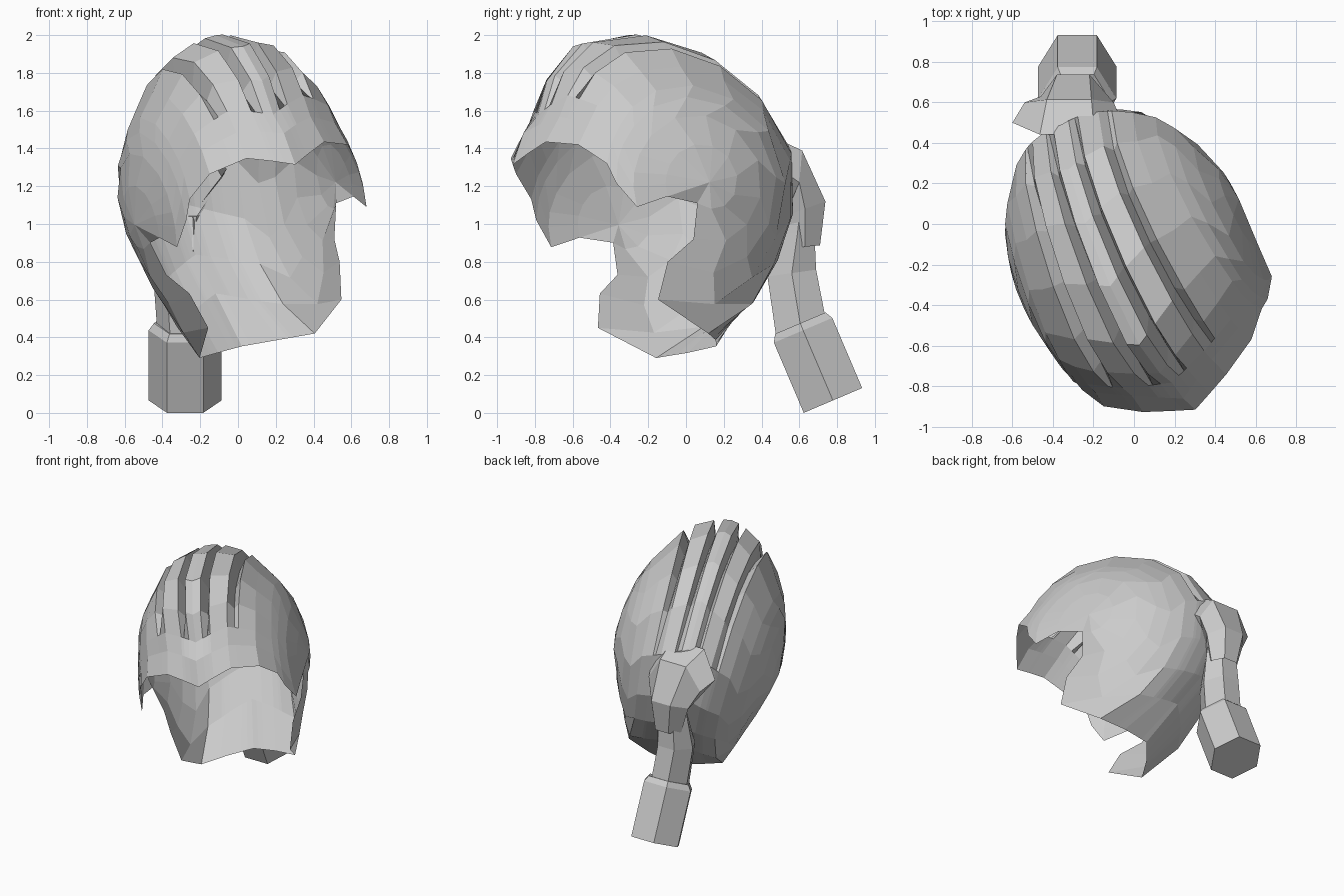
import bpy, bmesh, math
from mathutils import Vector

if "Cube" in bpy.data.objects:
    bpy.data.objects.remove(bpy.data.objects["Cube"])

# Tilted symmetry frame of the hair: sideways, backwards, up
R = Vector((0.895, 0.405, 0.19)).normalized()
B = Vector((-0.412, 0.911, 0.0)).normalized()
W = R.cross(B)
CB, CW = -0.10, 1.10          # centre of the head in the symmetry plane
HALF, POW = 0.595, 1.95       # half width and roundness


def to_world(p):
    return R * (p[0] + 0.15) + B * p[1] + W * p[2]


def interp(table, x):
    for (x0, y0), (x1, y1) in zip(table, table[1:]):
        if x <= x1:
            f = max(0.0, (x - x0) / (x1 - x0))
            return y0 + (y1 - y0) * f
    return table[-1][1]


def finish(name, bm):
    bmesh.ops.recalc_face_normals(bm, faces=bm.faces)
    me = bpy.data.meshes.new(name)
    bm.to_mesh(me)
    bm.free()
    ob = bpy.data.objects.new(name, me)
    bpy.context.collection.objects.link(ob)
    return ob


# Half hairline: front edge points and the nape edge points they run back to
FRONT = [(0, -.96, 1.31), (.22, -.87, 1.39), (.408, -.758, 1.338), (.495, -.642, 1.22),
         (.522, -.609, 1.11), (.561, -.517, .973), (.574, -.342, 1.027)]
BACK = [(0, .137, .33), (.17, .06, .33), (.341, -.06, .333), (.394, -.36, .506),
        (.444, -.31, .70), (.497, -.174, .812), (.55, -.16, .995)]
# Centre profile: angle (0 back, 90 up, 180 front) and radius
PROFILE = [(-73, .806), (-47, .665), (-24, .68), (0, .71), (26.7, .78), (53.5, .80),
           (76, .85), (98, .916), (118, .963), (134, .907), (145, .839), (154, .871), (166, .885)]
ROWS = [166, 154, 145, 133, 118, 98, 76, 53, 27, 0, -24, -47, -73]
DEPTH = [0, 0, 0, .10, .15, .13, .10, .06, .0, 0, 0, 0, 0]
SIDE_DROP = [0, 0, 0, .03, .06, .05, .03, .01, 0, 0, 0, 0, 0]
COLS = [0, .24, .41, .50, 1.05, 1.3, 1.42, 2, 3, 4, 5, 6]
GROOVES = (.41, 1.3)


def on_line(pts, s):
    i = min(int(s), len(pts) - 2)
    return Vector(pts[i]).lerp(Vector(pts[i + 1]), s - i)


def angles(p):
    b, w = p[1] - CB, p[2] - CW
    return math.degrees(math.atan2(w, b)), math.atan2(p[0], math.hypot(b, w))


def shell_point(theta, phi, dip):
    r = interp(PROFILE, theta) - dip
    sn, cs = abs(math.sin(phi)), math.cos(phi)
    k = ((sn / HALF) ** POW + (cs / r) ** POW) ** (-1 / POW)
    th = math.radians(theta)
    return Vector((k * sn, CB + k * cs * math.cos(th), CW + k * cs * math.sin(th)))


def column(s):
    e0, e1 = on_line(FRONT, s), on_line(BACK, s)
    (t0, p0), (t1, p1) = angles(e0), angles(e1)
    t0 = t0 + 360 if t0 < 0 else t0
    t1 = t1 - 360 if t1 > 0 else t1
    d0, d1 = e0 - shell_point(t0, p0, 0), e1 - shell_point(t1, p1, 0)
    dips = DEPTH if s in GROOVES else SIDE_DROP if s >= 2 else [0] * len(ROWS)
    pts = []
    for row, dip in zip(ROWS, dips):
        t = (166 - row) / 239
        p = shell_point(t0 + (t1 - t0) * t, p0 + (p1 - p0) * t, dip)
        pts.append(p + d0 * (1 - t) ** 4 + d1 * t ** 4)
    return pts


# Hair shell: open surface with grooved strands over the crown
bm = bmesh.new()
half = [column(s) for s in COLS]
flip = [[Vector((-p.x, p.y, p.z)) for p in c] for c in half[:0:-1]]
grid = [[bm.verts.new(to_world(p)) for p in c] for c in flip + half]
for c0, c1 in zip(grid, grid[1:]):
    for i in range(len(ROWS) - 1):
        bm.faces.new((c0[i], c0[i + 1], c1[i + 1], c1[i]))
for side, loop in ((-1, grid[0]), (1, grid[-1])):
    pole = bm.verts.new(to_world((side * HALF, CB, CW)))
    for v0, v1 in zip(loop, loop[1:] + loop[:1]):
        bm.faces.new((v0, v1, pole))
finish("hair_shell", bm)


def loft(name, rings, caps=True):
    """Six-sided tube; ring = x, y, z, axis tilt from straight down, half width, half depth."""
    bm = bmesh.new()
    loops = []
    for x, y, z, tilt, rx, ry in rings:
        a = math.radians(tilt)
        side = Vector((0, math.cos(a), math.sin(a)))
        loops.append([bm.verts.new(Vector((x, y, z)) + Vector((rx * math.cos(k * math.pi / 3), 0, 0))
                                   + side * (ry * math.sin(k * math.pi / 3) / .866)) for k in range(6)])
    for l0, l1 in zip(loops, loops[1:]):
        for k in range(6):
            bm.faces.new((l0[k], l0[(k + 1) % 6], l1[(k + 1) % 6], l1[k]))
    if caps:
        bm.faces.new(loops[0])
        bm.faces.new(loops[-1])
    return finish(name, bm)


# Gathered hair where the tail leaves the head
loft("tail_gather", [(-.33, .50, 1.29, 108, .27, .19), (-.32, .60, 1.22, 85, .22, .17),
                     (-.30, .63, 1.08, 20, .16, .115), (-.29, .63, .88, 5, .11, .08)], False)
# Hanging tail
loft("tail", [(-.30, .60, 1.04, 0, .12, .08), (-.30, .59, .95, 0, .13, .09),
              (-.31, .56, .74, 8, .14, .13), (-.29, .605, .47, 22, .14, .14)])
# Thick hexagonal tail end
loft("tail_end", [(-.28, .605, .475, 23, .165, .145), (-.28, .62, .437, 23, .193, .168),
                  (-.28, .778, .066, 23, .193, .168)])
